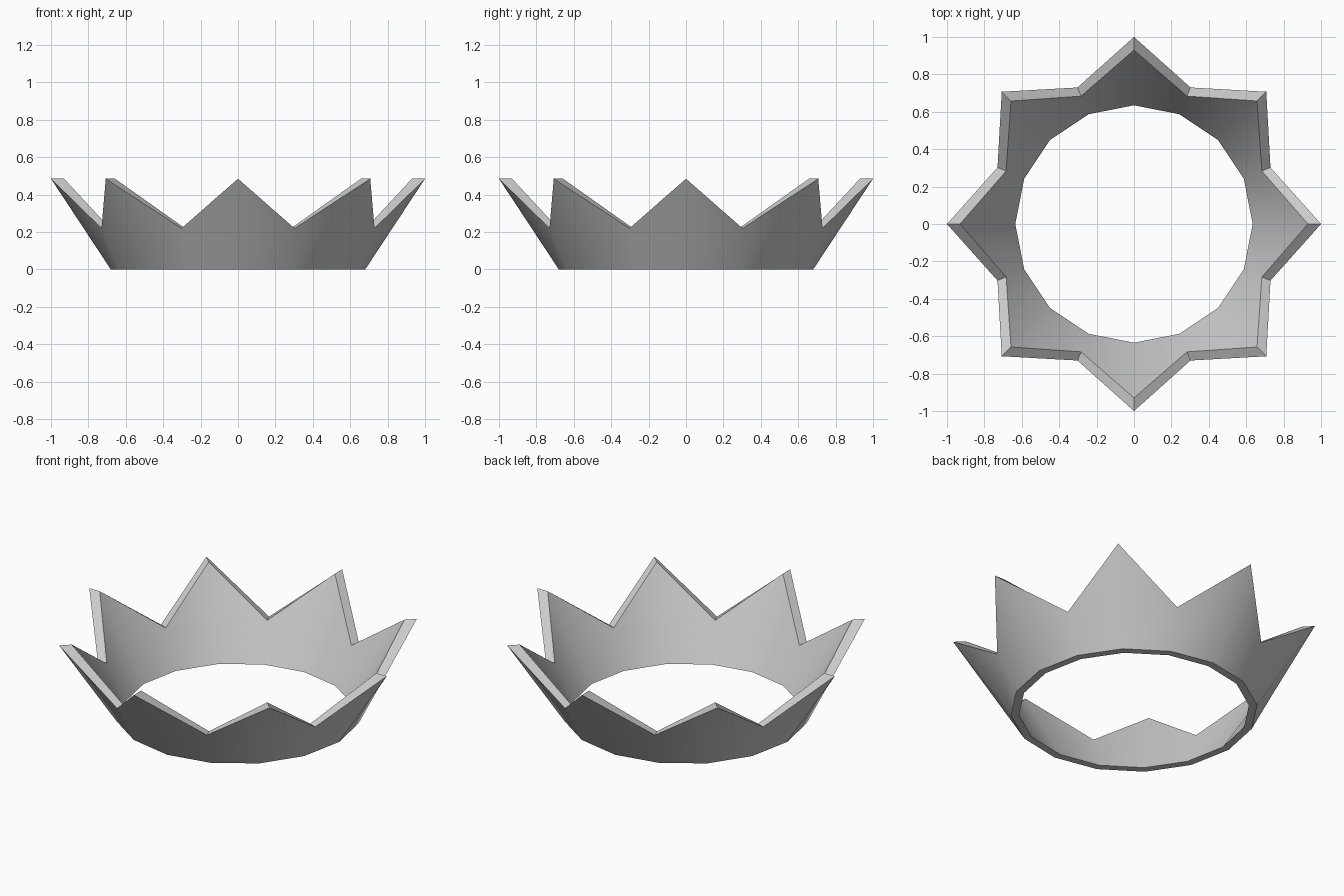
import bpy, bmesh
from math import sin, cos, pi, radians

if "Cube" in bpy.data.objects:
    bpy.data.objects.remove(bpy.data.objects["Cube"], do_unlink=True)

POINTS = 8
SIDES = POINTS * 2

# Plain grey metal
grey = bpy.data.materials.new("plain_grey")
grey.use_nodes = True
colour = (0.6, 0.6, 0.6, 1)
grey.diffuse_color = colour
grey.node_tree.nodes["Principled BSDF"].inputs["Base Color"].default_value = colour

bm = bmesh.new()


def ring(peak_radius, valley_radius, peak_z, valley_z):
    """Closed ring of vertices alternating between peaks and valleys."""
    verts = []
    for i in range(SIDES):
        r, z = (valley_radius, valley_z) if i % 2 else (peak_radius, peak_z)
        a = 2 * pi * i / SIDES
        verts.append(bm.verts.new((r * cos(a), r * sin(a), z)))
    return verts


# Flared wall: outer foot, outer zigzag, inner zigzag, inner foot
rings = [
    ring(0.68, 0.68, 0, 0),
    ring(1.0, 0.79, 0.485, 0.22),
    ring(0.93, 0.74, 0.485, 0.22),
    ring(0.635, 0.635, 0, 0),
]
for k, low in enumerate(rings):
    high = rings[(k + 1) % len(rings)]
    for i in range(SIDES):
        j = (i + 1) % SIDES
        bm.faces.new((low[i], low[j], high[j], high[i]))
bmesh.ops.recalc_face_normals(bm, faces=bm.faces)

mesh = bpy.data.meshes.new("crown_band")
bm.to_mesh(mesh)
bm.free()
mesh.materials.append(grey)
crown = bpy.data.objects.new("crown_band", mesh)
bpy.context.collection.objects.link(crown)

# Smooth around the wall, sharp along the rims
bpy.ops.object.select_all(action="DESELECT")
crown.select_set(True)
bpy.context.view_layer.objects.active = crown
bpy.ops.object.shade_smooth_by_angle(angle=radians(30))
